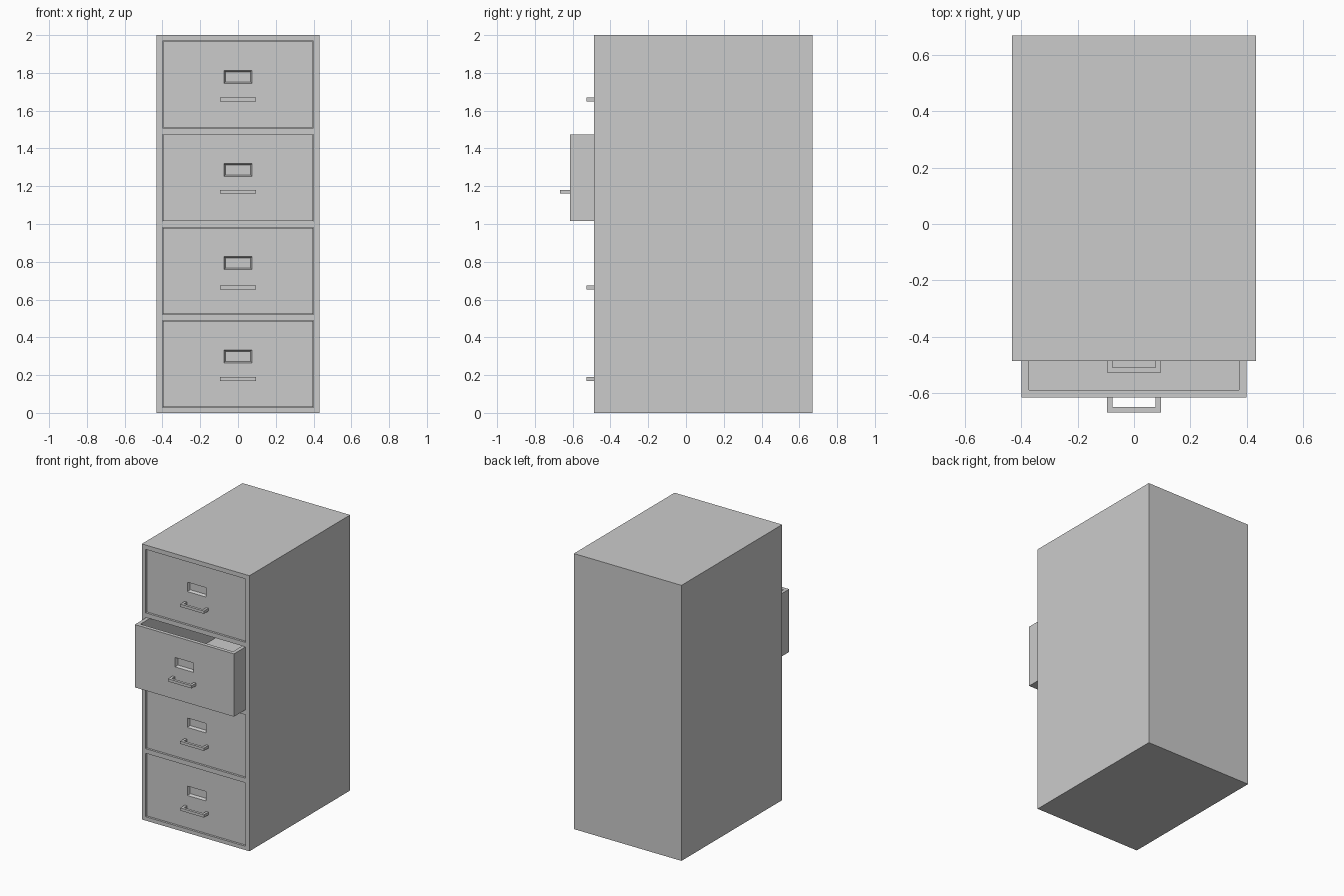
import bpy, bmesh

if "Cube" in bpy.data.objects:
    bpy.data.objects.remove(bpy.data.objects["Cube"])

FRONT, BACK = -0.486, 0.669        # cabinet body in y
CLOSED, OPEN = -0.474, -0.615      # y of a drawer front
HALF_W, DRAWER_H, DRAWER_L = 0.398, 0.456, 1.10
# name, drawer bottom z, front y, handle height above drawer bottom
DRAWERS = [("bottom", 0.030, CLOSED, 0.150),
           ("lower", 0.524, CLOSED, 0.140),
           ("upper", 1.017, OPEN, 0.154),
           ("top", 1.510, CLOSED, 0.149)]


def add_box(bm, lo, hi):
    verts = bmesh.ops.create_cube(bm, size=1)["verts"]
    for v in verts:
        for i in range(3):
            v.co[i] = (lo[i] + hi[i]) / 2 + v.co[i] * (hi[i] - lo[i])


def finish(bm, name):
    bmesh.ops.recalc_face_normals(bm, faces=bm.faces)
    mesh = bpy.data.meshes.new(name)
    bm.to_mesh(mesh)
    bm.free()
    obj = bpy.data.objects.new(name, mesh)
    bpy.context.collection.objects.link(obj)
    return obj


def inset_rect(bm, face, lo, hi):
    """Inset a face and fit the new inner face to the box lo..hi."""
    bmesh.ops.inset_individual(bm, faces=[face], thickness=0.01)
    mid = face.calc_center_median()
    for v in face.verts:
        v.co = [hi[i] if v.co[i] > mid[i] else lo[i] for i in range(3)]


def facing(bm, axis, sign):
    return max(bm.faces, key=lambda f: f.normal[axis] * sign)


def make_drawer(name, z, y):
    bm = bmesh.new()
    add_box(bm, (-HALF_W, y, z), (HALF_W, y + DRAWER_L, z + DRAWER_H))
    bm.normal_update()
    top, front = facing(bm, 2, 1), facing(bm, 1, -1)
    # hollow tray
    w, t, rim = HALF_W - 0.026, 0.027, z + DRAWER_H
    for level in (rim, z + 0.026):
        inset_rect(bm, top, (-w, y + t, level), (w, y + DRAWER_L - t, level))
    # label pocket with slanted walls
    c = z + 0.269
    for hw, hh, d in ((0.074, 0.034, 0), (0.066, 0.026, 0.02)):
        inset_rect(bm, front, (-hw, y + d, c - hh), (hw, y + d, c + hh))
    return finish(bm, name + "_drawer")


def make_handle(name, z, y):
    # U-shaped bar, extruded upwards
    a, b, tip, inner = 0.095, 0.077, y - 0.053, y - 0.034
    outline = [(-a, y), (-a, tip), (a, tip), (a, y),
               (b, y), (b, inner), (-b, inner), (-b, y)]
    bm = bmesh.new()
    face = bm.faces.new([bm.verts.new((px, py, z - 0.010)) for px, py in outline])
    new = bmesh.ops.extrude_face_region(bm, geom=[face])["geom"]
    for v in new:
        if isinstance(v, bmesh.types.BMVert):
            v.co.z += 0.020
    return finish(bm, name + "_handle")


# cabinet body
bm = bmesh.new()
add_box(bm, (-0.432, FRONT, 0), (0.432, BACK, 2))
cabinet = finish(bm, "cabinet_body")

# four drawer openings
bm = bmesh.new()
for _, z, _, _ in DRAWERS:
    add_box(bm, (-0.401, FRONT - 0.1, z - 0.002),
            (0.401, BACK - 0.03, z + DRAWER_H + 0.002))
cutter = finish(bm, "opening_cutter")
cutter.hide_render = True
cutter.hide_viewport = True
mod = cabinet.modifiers.new("openings", "BOOLEAN")
mod.operation = "DIFFERENCE"
mod.solver = "EXACT"
mod.object = cutter

# drawers with handles
for name, z, y, handle_up in DRAWERS:
    drawer = make_drawer(name, z, y)
    make_handle(name, z + handle_up, y).parent = drawer
